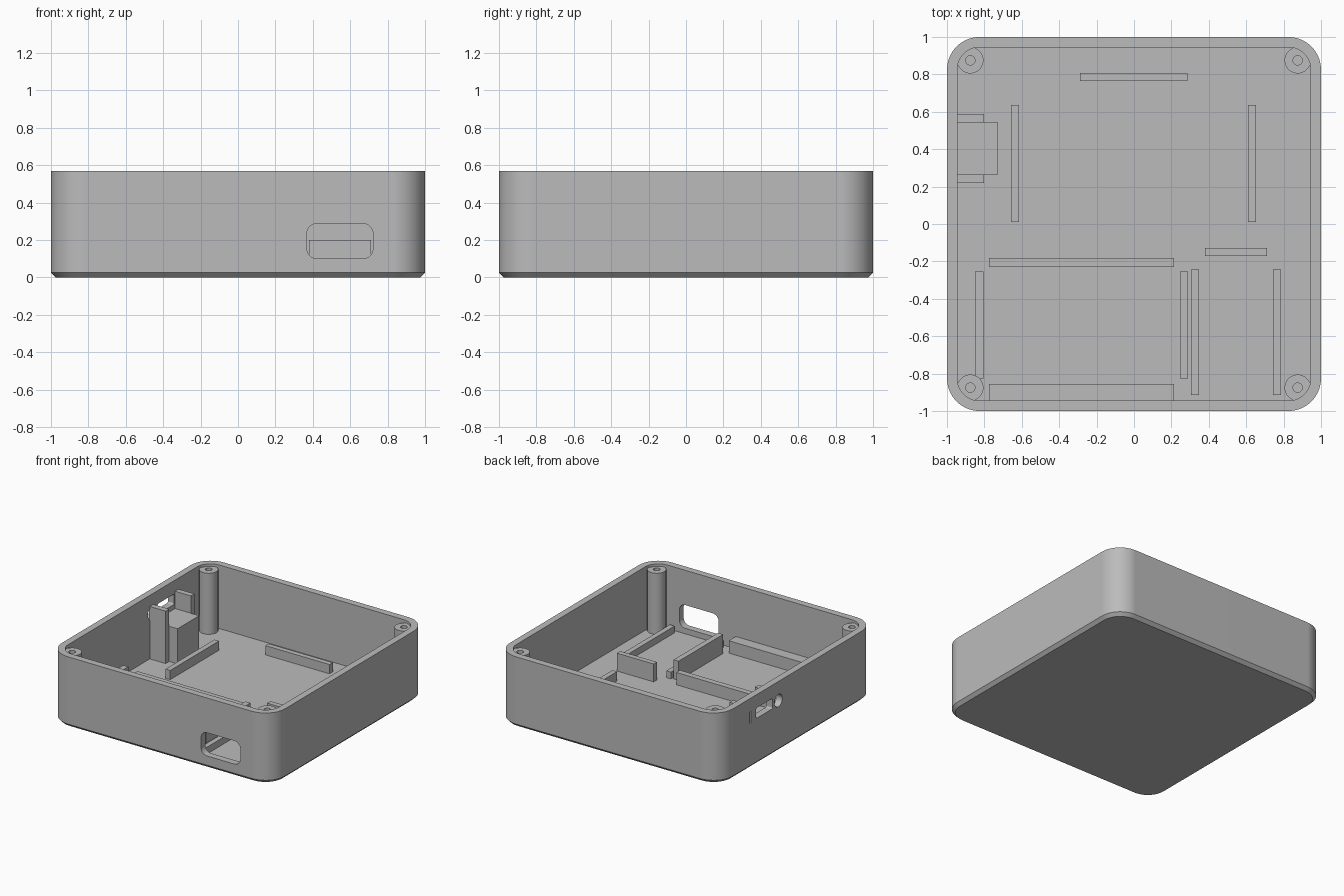
import bpy, bmesh, math

if "Cube" in bpy.data.objects:
    bpy.data.objects.remove(bpy.data.objects["Cube"], do_unlink=True)

FLOOR, TOP, WALL = 0.055, 0.57, 0.055

grey = bpy.data.materials.new("plain_grey")
grey.use_nodes = True
colour = (0.5, 0.5, 0.5, 1)
grey.diffuse_color = colour
grey.node_tree.nodes["Principled BSDF"].inputs["Base Color"].default_value = colour


def finish(bm, name):
    bmesh.ops.recalc_face_normals(bm, faces=bm.faces)
    mesh = bpy.data.meshes.new(name)
    bm.to_mesh(mesh)
    bm.free()
    mesh.materials.append(grey)
    obj = bpy.data.objects.new(name, mesh)
    bpy.context.collection.objects.link(obj)
    return obj


def activate(obj):
    bpy.ops.object.select_all(action="DESELECT")
    obj.select_set(True)
    bpy.context.view_layer.objects.active = obj


def smooth(obj):
    activate(obj)
    bpy.ops.object.shade_smooth_by_angle(angle=math.radians(30))
    obj.modifiers.new("Even normals", "WEIGHTED_NORMAL").keep_sharp = True


def rounded_outline(half_w, half_h, radius, steps=10):
    """Counter-clockwise outline of a rounded rectangle."""
    points = []
    for corner, (sx, sy) in enumerate(((1, 1), (-1, 1), (-1, -1), (1, -1))):
        for i in range(steps + 1):
            a = math.pi / 2 * (corner + i / steps)
            points.append((sx * (half_w - radius) + radius * math.cos(a),
                           sy * (half_h - radius) + radius * math.sin(a)))
    return points


def stack(name, levels, place=lambda u, v, w: (u, v, w)):
    """Solid skinned through rounded outlines: (half_w, half_h, radius, level)."""
    bm = bmesh.new()
    rings = [[bm.verts.new(place(u, v, w)) for u, v in rounded_outline(hw, hh, r)]
             for hw, hh, r, w in levels]
    for low, high in zip(rings, rings[1:]):
        for i in range(len(low)):
            j = (i + 1) % len(low)
            bm.faces.new((low[i], low[j], high[j], high[i]))
    bm.faces.new(rings[0])
    bm.faces.new(rings[-1])
    bmesh.ops.remove_doubles(bm, verts=bm.verts, dist=1e-5)
    return finish(bm, name)


def block(name, x0, x1, y0, y1, top):
    """Upright piece standing on the floor, sunk slightly into it."""
    bm = bmesh.new()
    bmesh.ops.create_cube(bm, size=1)
    base = FLOOR - 0.01
    for v in bm.verts:
        v.co = (x1 if v.co.x > 0 else x0, y1 if v.co.y > 0 else y0,
                top if v.co.z > 0 else base)
    return finish(bm, name)


# Open tray with chamfered underside
inner = 1 - WALL
shell = stack("case_shell", [
    (0.975, 0.975, 0.15, 0), (1, 1, 0.175, 0.025), (1, 1, 0.175, TOP),
    (inner, inner, 0.12, TOP), (inner, inner, 0.12, FLOOR)])

# Openings through the front and right walls
front = lambda cx, cz: lambda u, v, w: (cx + u, w, cz + v)
side = lambda cy, cz: lambda u, v, w: (w, cy + u, cz + v)
openings = [
    ("front_port", 0.177, 0.094, 0.055, front(0.545, 0.194)),
    ("side_port", 0.105, 0.042, 0.012, side(0.425, 0.42)),
    ("side_round_hole", 0.05, 0.05, 0.05, side(0.245, 0.415)),
    ("side_slot", 0.012, 0.045, 0.004, side(0.605, 0.415)),
]
for name, hw, hh, r, place in openings:
    cutter = stack(name + "_cutter", [(hw, hh, r, -1.1), (hw, hh, r, -0.92)], place)
    cutter.hide_render = True
    mod = shell.modifiers.new(name, "BOOLEAN")
    mod.operation, mod.solver, mod.object = "DIFFERENCE", "EXACT", cutter
    activate(shell)
    bpy.ops.object.modifier_apply(modifier=name)
    bpy.data.objects.remove(cutter, do_unlink=True)
smooth(shell)

# Screw posts with blind holes
for sx, xname in ((1, "left"), (-1, "right")):
    for sy, yname in ((1, "back"), (-1, "front")):
        levels = [(r, r, r, z) for r, z in
                  ((0.07, FLOOR - 0.01), (0.07, 0.55), (0.025, 0.55), (0.025, 0.2))]
        smooth(stack(f"{yname}_{xname}_screw_post", levels,
                     lambda u, v, w: (sx * 0.875 + u, sy * 0.875 + v, w)))

# Locating ribs on the floor
block("back_rib", -0.29, 0.285, 0.765, 0.807, 0.13)
block("middle_right_rib", -0.657, -0.615, 0.01, 0.635, 0.13)
block("middle_left_rib", 0.61, 0.652, 0.01, 0.635, 0.13)

# Compartment at the front right
block("bay_back_rib", -0.775, 0.215, -0.23, -0.183, 0.155)
block("bay_front_ledge", -0.775, 0.215, -0.95, -0.855, 0.155)
block("bay_right_rib", -0.85, -0.805, -0.825, -0.255, 0.21)
block("bay_left_rib", 0.245, 0.29, -0.825, -0.255, 0.21)

# Rails and stop behind the front opening
block("port_right_rail", 0.305, 0.347, -0.915, -0.243, 0.11)
block("port_left_rail", 0.743, 0.785, -0.915, -0.243, 0.11)
block("port_stop", 0.38, 0.71, -0.17, -0.128, 0.2)

# Support and guides behind the side openings
block("side_support", -0.95, -0.728, 0.265, 0.543, 0.34)
block("side_front_guide", -0.95, -0.803, 0.22, 0.265, 0.48)
block("side_back_guide", -0.95, -0.803, 0.543, 0.588, 0.48)
